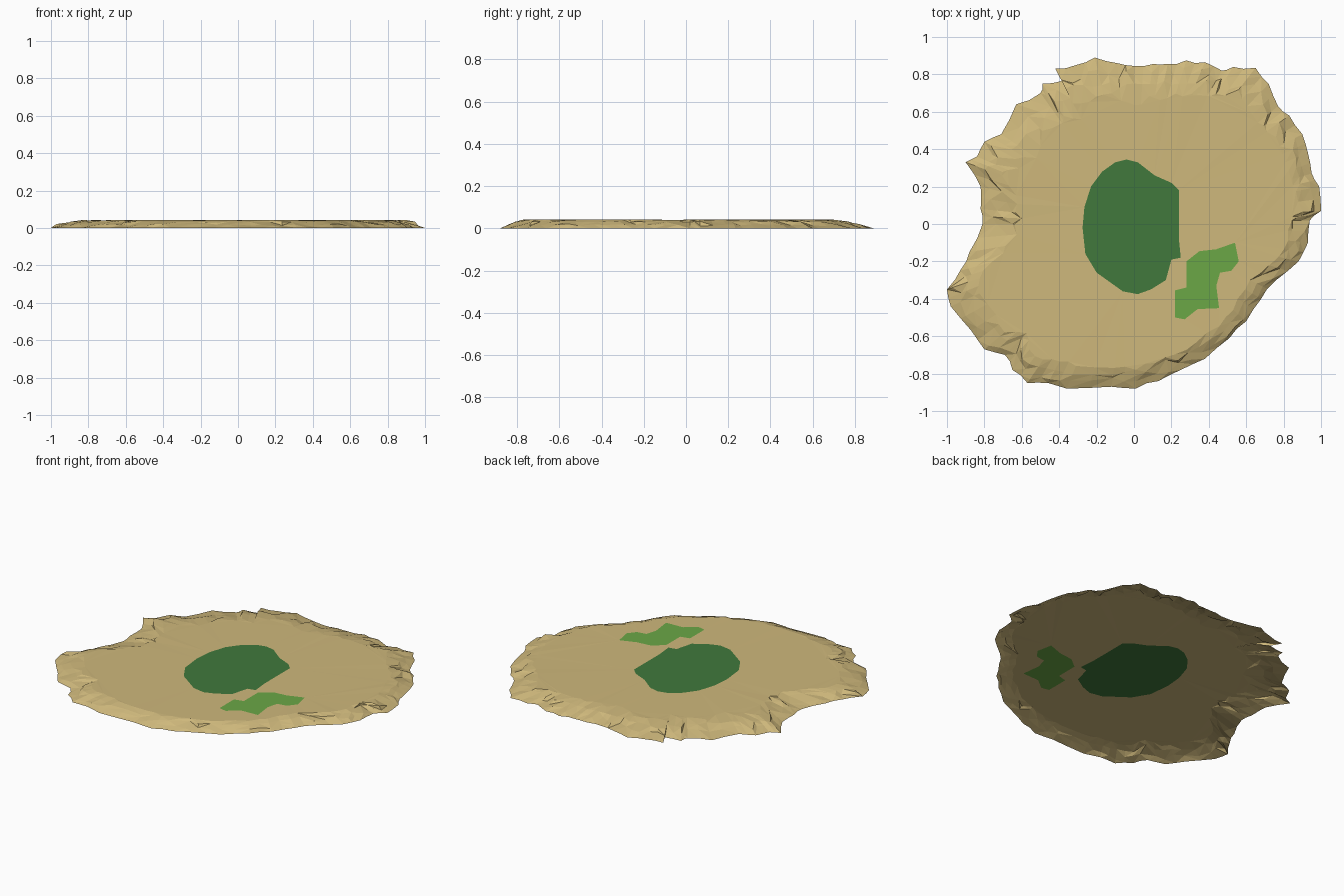
import bpy, bmesh, math, random
from mathutils import Vector
from mathutils.geometry import delaunay_2d_cdt

if "Cube" in bpy.data.objects:
    bpy.data.objects.remove(bpy.data.objects["Cube"])

random.seed(4)

# Shoreline, clockwise from the back
SHORE = [(-.21, .89), (-.09, .86), (0, .845), (.1, .855), (.18, .855), (.28, .875), (.38, .865),
         (.47, .82), (.53, .84), (.65, .835), (.72, .75), (.77, .63), (.83, .58), (.90, .48),
         (.93, .38), (.95, .27), (.99, .2), (1.0, .07), (.94, .02), (.93, -.10), (.88, -.20),
         (.76, -.30), (.68, -.40), (.60, -.52), (.51, -.61), (.38, -.72), (.25, -.78),
         (.13, -.84), (.01, -.88), (-.12, -.87), (-.36, -.88), (-.46, -.85), (-.57, -.85),
         (-.65, -.78), (-.69, -.70), (-.80, -.67), (-.87, -.57), (-.98, -.44), (-1.0, -.35),
         (-.93, -.25), (-.88, -.15), (-.81, 0), (-.82, .08), (-.82, .2), (-.90, .33),
         (-.84, .36), (-.80, .44), (-.71, .48), (-.63, .64), (-.50, .70), (-.49, .75),
         (-.385, .765), (-.42, .83), (-.31, .85)]
# Forest and meadow outlines
FOREST = [(-.04, .345), (.02, .33), (.11, .26), (.2, .22), (.24, .18), (.24, -.08), (.25, -.18),
          (.20, -.19), (.17, -.30), (.09, -.35), (.02, -.375), (-.06, -.36), (-.2, -.26),
          (-.26, -.16), (-.275, -.02), (-.265, .09), (-.23, .2), (-.17, .28), (-.10, .33)]
MEADOW = [(.54, -.10), (.56, -.20), (.52, -.25), (.46, -.26), (.44, -.33), (.455, -.45),
          (.34, -.455), (.27, -.51), (.22, -.50), (.22, -.355), (.28, -.34), (.28, -.20),
          (.35, -.145), (.44, -.135)]
TOP = 0.041


def material(name, color):
    m = bpy.data.materials.new(name)
    m.diffuse_color = (*color, 1)
    m.use_nodes = True
    m.node_tree.nodes["Principled BSDF"].inputs["Base Color"].default_value = m.diffuse_color
    return m


def inside(p, poly):
    hit = False
    for a, b in zip(poly, poly[1:] + poly[:1]):
        if (a[1] > p.y) != (b[1] > p.y):
            if p.x < a[0] + (p.y - a[1]) / (b[1] - a[1]) * (b[0] - a[0]):
                hit = not hit
    return hit


# Shoreline counter-clockwise, with slightly ragged midpoints
shore = []
pts = [Vector(p) for p in reversed(SHORE)]
for a, b in zip(pts, pts[1:] + pts[:1]):
    shore += [a, (a + b) / 2 * random.uniform(.988, 1.004)]
n = len(shore)

bm = bmesh.new()


def ring(depth, z, jitter):
    """Loop of vertices set back from the shoreline; the beach is wider to the back left."""
    verts = []
    for p in shore:
        r = p.length
        facing = .5 - .5 * (p.x * .7 - p.y * .7) / r
        w = depth * (.09 + .12 * facing) * random.uniform(1 - jitter, 1 + jitter)
        q = p * (1 - w / r)
        verts.append(bm.verts.new((q.x, q.y, max(0, z + random.uniform(-.1, .1) * jitter * .1))))
    return verts


# Sloping beach
rings = [ring(0, 0, 0), ring(.3, .016, .5), ring(.66, .032, .3), ring(1, TOP, .12)]
for lower, upper in zip(rings, rings[1:]):
    for i in range(n):
        j = (i + 1) % n
        a, b, c, d = lower[i], lower[j], upper[j], upper[i]
        for tri in ([(a, b, c), (a, c, d)] if random.random() < .5 else [(a, b, d), (b, c, d)]):
            bm.faces.new(tri)

# Flat land with the two green areas cut into it
coords, edges = [], []
for loop in ([v.co.to_2d() for v in rings[-1]], FOREST, MEADOW):
    s, k = len(coords), len(loop)
    coords += [Vector(p) for p in loop]
    edges += [(s + i, s + (i + 1) % k) for i in range(k)]
out_v, _, out_f, orig, _, _ = delaunay_2d_cdt(coords, edges, [], 1, 1e-6)
land = []
for p, src in zip(out_v, orig):
    rim = [i for i in src if i < n]
    land.append(rings[-1][rim[0]] if rim else bm.verts.new((p.x, p.y, TOP)))
for f in out_f:
    if len({land[i] for i in f}) < 3:
        continue
    face = bm.faces.new([land[i] for i in f])
    c = face.calc_center_median()
    face.material_index = 1 if inside(c, FOREST) else 2 if inside(c, MEADOW) else 0
for f in bm.faces:
    f.normal_update()
    if f.normal.z < 0 and f.calc_center_median().z > .035:
        f.normal_flip()

mesh = bpy.data.meshes.new("island")
bm.to_mesh(mesh)
bm.free()
for name, color in (("sand", (.62, .48, .20)), ("forest_green", (.052, .19, .045)),
                    ("meadow_green", (.145, .39, .062))):
    mesh.materials.append(material(name, color))
island = bpy.data.objects.new("island", mesh)
bpy.context.collection.objects.link(island)
